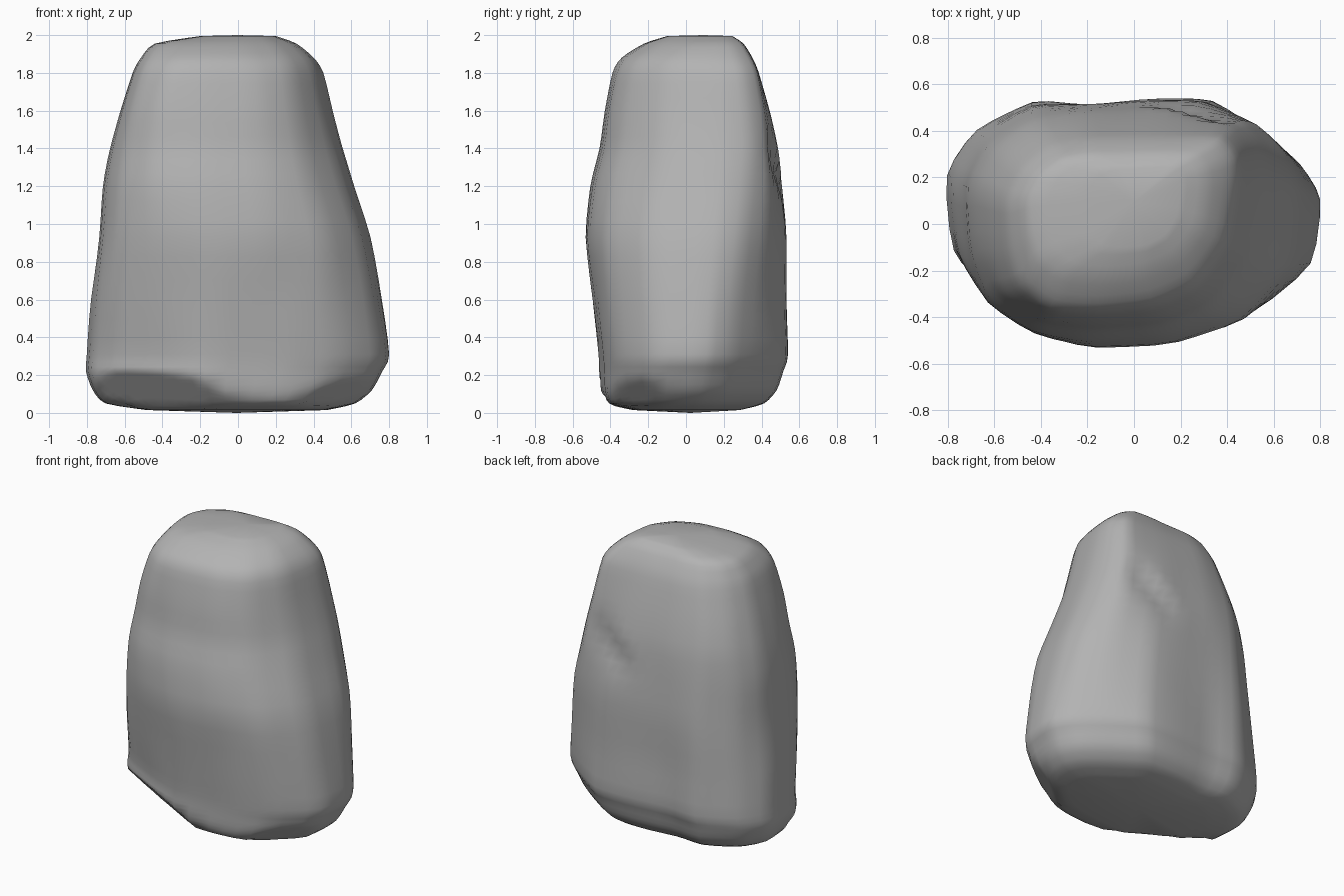
import bpy, bmesh, math
from mathutils import Vector, noise

cube = bpy.data.objects.get("Cube")
if cube:
    bpy.data.objects.remove(cube)

# Unit outlines of the boulder, near its foot and near its crown
FOOT = [(1, .13), (.9, .42), (.7, .68), (.42, .98), (.15, 1), (-.25, .95), (-.55, .97), (-.85, .73),
        (-1, .35), (-.97, -.3), (-.82, -.58), (-.52, -.82), (-.2, -1), (.3, -.95), (.65, -.82), (.95, -.42)]
CROWN = [(1, .45), (.98, .76), (.84, .98), (.45, 1), (.1, 1), (-.3, 1), (-.62, .9), (-.87, .65),
         (-1, .28), (-.98, -.25), (-.88, -.68), (-.62, -.95), (-.2, -1), (.28, -.94), (.66, -.7), (.92, -.2)]

# Height, then left, right, front and back extents
LEVELS = [(.015, -.48, .47, -.28, .28), (.05, -.7, .62, -.42, .41), (.12, -.765, .71, -.45, .48),
          (.22, -.8, .765, -.455, .515), (.31, -.795, .8, -.46, .54), (.6, -.775, .76, -.495, .53),
          (.93, -.735, .7, -.535, .53), (1.2, -.71, .61, -.505, .51), (1.4, -.675, .55, -.455, .485),
          (1.6, -.625, .5, -.43, .44), (1.8, -.56, .45, -.39, .385), (1.88, -.515, .4, -.34, .35),
          (1.955, -.44, .31, -.22, .3), (1.995, -.2, .2, -.1, .24)]

# Worn facets around the foot: outward direction and distance
FACETS = [((-.36, -.66, -.66), .25), ((.5, -.56, -.66), .335), ((0, .75, -.66), .285)]
STEPS = 3


def spline(a, b, c, d, t, pull):
    """Curve from b to c; a small pull keeps it close to straight."""
    m, n = (c - a) * pull, (d - b) * pull
    return b + m * t + ((c - b) * 3 - m * 2 - n) * t ** 2 + ((b - c) * 2 + m + n) * t ** 3


def refine(points, closed, pull):
    """Add in-between points to a path."""
    n = len(points)
    pick = (lambda i: points[i % n]) if closed else (lambda i: points[max(0, min(n - 1, i))])
    out = [spline(pick(i - 1), pick(i), pick(i + 1), pick(i + 2), s / STEPS, pull)
           for i in range(n if closed else n - 1) for s in range(STEPS)]
    return out if closed else out + [points[-1]]


def ring(level):
    """Outline fitted to the extents of one level."""
    z, left, right, front, back = level
    mix = min(1, max(0, (z - .3) / 1.45))
    pts = []
    for f, c in zip(FOOT, CROWN):
        p = Vector(f).lerp(Vector(c), mix)
        pts.append(Vector(((left + right) / 2 + p.x * (right - left) / 2,
                           (front + back) / 2 + p.y * (back - front) / 2, z)))
    return refine(pts, True, .3)


def weather(p):
    """Slight lumps, worn facets, and the slanting crack high on the back."""
    p = p.copy()
    out = Vector((p.x, p.y, 0)).normalized()
    p += out * noise.noise(Vector((p.x * 4, p.y * 4, p.z * 2))) * .008
    for direction, distance in FACETS:
        normal = Vector(direction).normalized()
        p -= normal * max(0, p.dot(normal) - distance)
    if p.y > .15:
        top, foot = Vector((.4, 1.5)), Vector((.06, 1.14))
        axis = (foot - top).normalized()
        rel = Vector((p.x, p.z)) - top
        along = rel.dot(axis) / (foot - top).length
        side = rel.x * -axis.y + rel.y * axis.x
        width = .12 if side > 0 else .03
        ends = max(0, 1 - (2 * along - 1) ** 2)
        p.y -= .04 * ends * math.exp(-(side / width) ** 2)
    return p


# Loft the rings into a closed stone
columns = zip(*[ring(level) for level in LEVELS])
columns = [refine(list(col), False, .38) for col in columns]
bm = bmesh.new()
grid = [[bm.verts.new(weather(p)) for p in col] for col in columns]
count, rows = len(grid), len(grid[0])
for i in range(count):
    a, b = grid[i], grid[(i + 1) % count]
    for j in range(rows - 1):
        bm.faces.new((a[j], b[j], b[j + 1], a[j + 1]))
for row, z in ((0, .0), (rows - 1, 2.0)):
    rim = [col[row] for col in grid]
    mid = sum((v.co for v in rim), Vector()) / count
    mid.z = z
    hub = bm.verts.new(mid)
    for i in range(count):
        bm.faces.new((rim[i], rim[(i + 1) % count], hub))
bmesh.ops.recalc_face_normals(bm, faces=bm.faces)

mesh = bpy.data.meshes.new("boulder")
bm.to_mesh(mesh)
bm.free()
boulder = bpy.data.objects.new("boulder", mesh)
bpy.context.collection.objects.link(boulder)

# Plain grey stone
stone = bpy.data.materials.new("grey_stone")
stone.use_nodes = True
colour = (.45, .45, .45, 1)
stone.diffuse_color = colour
stone.node_tree.nodes["Principled BSDF"].inputs["Base Color"].default_value = colour
mesh.materials.append(stone)

bpy.context.view_layer.objects.active = boulder
boulder.select_set(True)
bpy.ops.object.shade_smooth_by_angle(angle=math.radians(60))
